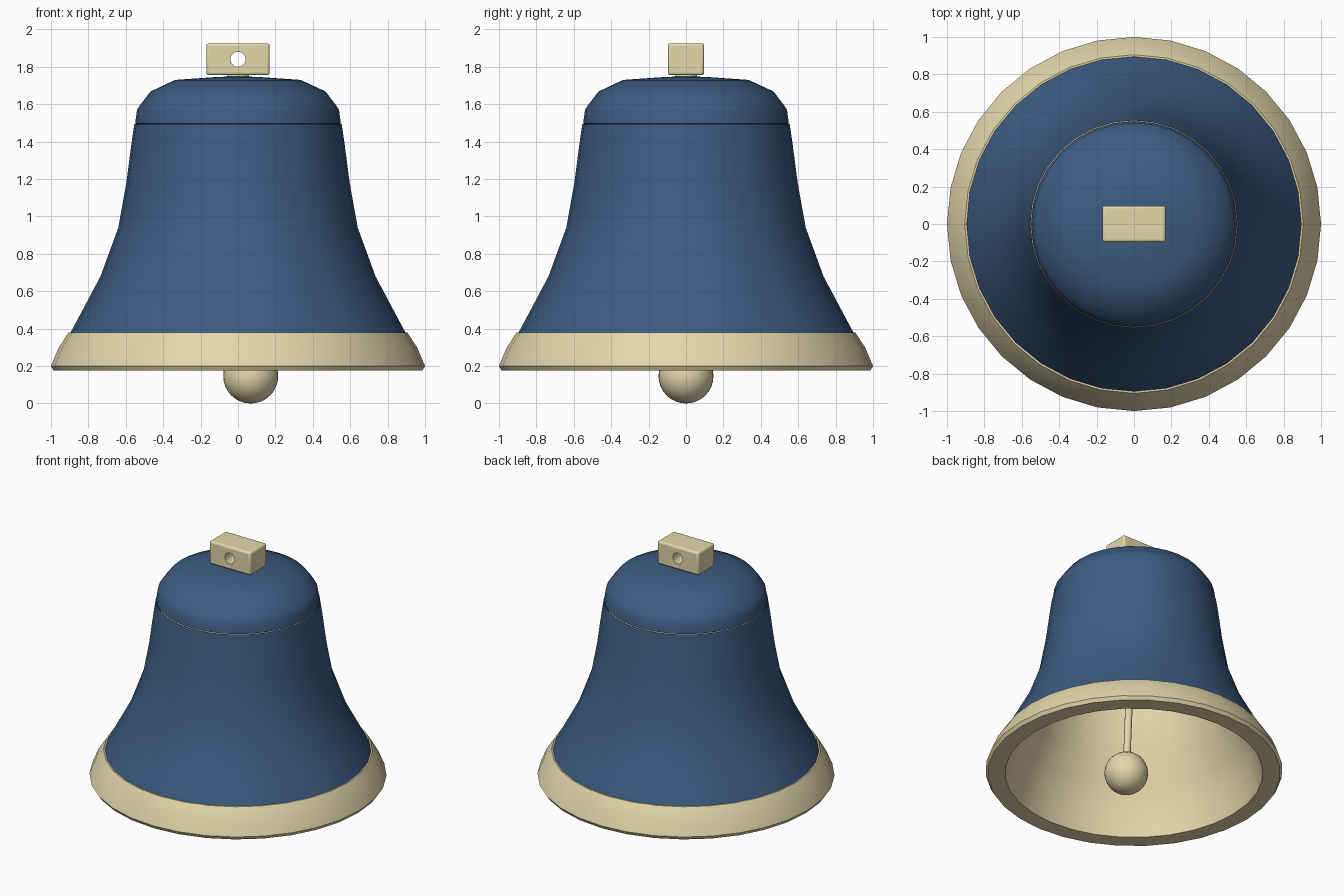
import bpy, bmesh, math
from mathutils import Vector

if "Cube" in bpy.data.objects:
    bpy.data.objects.remove(bpy.data.objects["Cube"])


def material(name, rgb):
    m = bpy.data.materials.new(name)
    m.diffuse_color = (*rgb, 1)
    m.use_nodes = True
    m.node_tree.nodes["Principled BSDF"].inputs["Base Color"].default_value = m.diffuse_color
    return m


BLUE = material("blue_paint", (0.045, 0.105, 0.22))
BRASS = material("pale_brass", (0.77, 0.68, 0.41))


def smooth(ob, angle):
    bpy.ops.object.select_all(action='DESELECT')
    ob.select_set(True)
    bpy.context.view_layer.objects.active = ob
    bpy.ops.object.shade_smooth_by_angle(angle=math.radians(angle))


def lathe(name, profile, mat, sides=32, angle=40):
    """Spin an (r, z) profile around z; outside is right of a rising profile."""
    bm = bmesh.new()
    rings = []
    for r, z in profile:
        if r == 0:
            rings.append([bm.verts.new((0, 0, z))] * sides)
        else:
            rings.append([bm.verts.new((r * math.cos(a), r * math.sin(a), z))
                          for a in (2 * math.pi * i / sides for i in range(sides))])
    for lo, hi in zip(rings, rings[1:]):
        for i in range(sides):
            j = (i + 1) % sides
            bm.faces.new(dict.fromkeys((lo[i], lo[j], hi[j], hi[i])))
    mesh = bpy.data.meshes.new(name)
    bm.to_mesh(mesh)
    bm.free()
    ob = bpy.data.objects.new(name, mesh)
    bpy.context.collection.objects.link(ob)
    mesh.materials.append(mat)
    smooth(ob, angle)
    return ob


# Blue outer wall and shoulder
lathe("bell_body", [(0.895, 0.38), (0.82, 0.52), (0.735, 0.68), (0.64, 0.94),
                    (0.597, 1.18), (0.567, 1.41), (0.554, 1.495)], BLUE)
lathe("bell_crown", [(0.53, 1.49), (0.55, 1.497), (0.54, 1.57), (0.526, 1.592), (0.468, 1.668),
                     (0.335, 1.73), (0.12, 1.745), (0, 1.75)], BLUE)

# Brass lining that turns out into the flared rim
lathe("lining_and_rim", [(0, 1.68), (0.3, 1.67), (0.42, 1.62), (0.49, 1.53), (0.52, 1.41),
                         (0.55, 1.18), (0.59, 0.94), (0.68, 0.68), (0.76, 0.52),
                         (0.82, 0.38), (0.85, 0.24), (0.868, 0.175), (0.985, 0.175),
                         (1.0, 0.2), (0.96, 0.295), (0.912, 0.37), (0.905, 0.38),
                         (0.885, 0.38)], BRASS)

# Clapper: ball hanging on a slightly swung rod
ball_at = Vector((0.068, 0, 0.147))
pivot = Vector((0, 0, 1.69))
bpy.ops.mesh.primitive_uv_sphere_add(segments=32, ring_count=16, radius=0.147, location=ball_at)
ball = bpy.context.object
ball.name = "clapper_ball"
axis = pivot - ball_at
bpy.ops.mesh.primitive_cylinder_add(vertices=16, radius=0.025, depth=axis.length,
                                    location=(pivot + ball_at) / 2)
rod = bpy.context.object
rod.name = "clapper_rod"
rod.rotation_euler = axis.to_track_quat('Z', 'Y').to_euler()
for ob in (ball, rod):
    ob.data.materials.append(BRASS)
    smooth(ob, 40)

# Hanger block with rounded edges and a hole from front to back
bpy.ops.mesh.primitive_cylinder_add(vertices=32, radius=0.04, depth=0.5, location=(0, 0, 1.84),
                                    rotation=(math.pi / 2, 0, 0))
cutter = bpy.context.object
cutter.name = "hole_cutter"
cutter.data.materials.append(BRASS)
cutter.hide_render = True
cutter.display_type = 'WIRE'
bpy.ops.mesh.primitive_cube_add(size=1, location=(0, 0, 1.84))
block = bpy.context.object
block.name = "hanger_block"
block.scale = (0.338, 0.194, 0.17)
bpy.ops.object.transform_apply(location=False, rotation=False, scale=True)
block.data.materials.append(BRASS)
bevel = block.modifiers.new("soft_edges", 'BEVEL')
bevel.width = 0.014
bevel.segments = 3
hole = block.modifiers.new("hole", 'BOOLEAN')
hole.operation = 'DIFFERENCE'
hole.solver = 'EXACT'
hole.object = cutter
smooth(block, 35)

# Short neck joining the block to the crown
lathe("hanger_neck", [(0.06, 1.72), (0.06, 1.77)], BRASS, sides=16)
